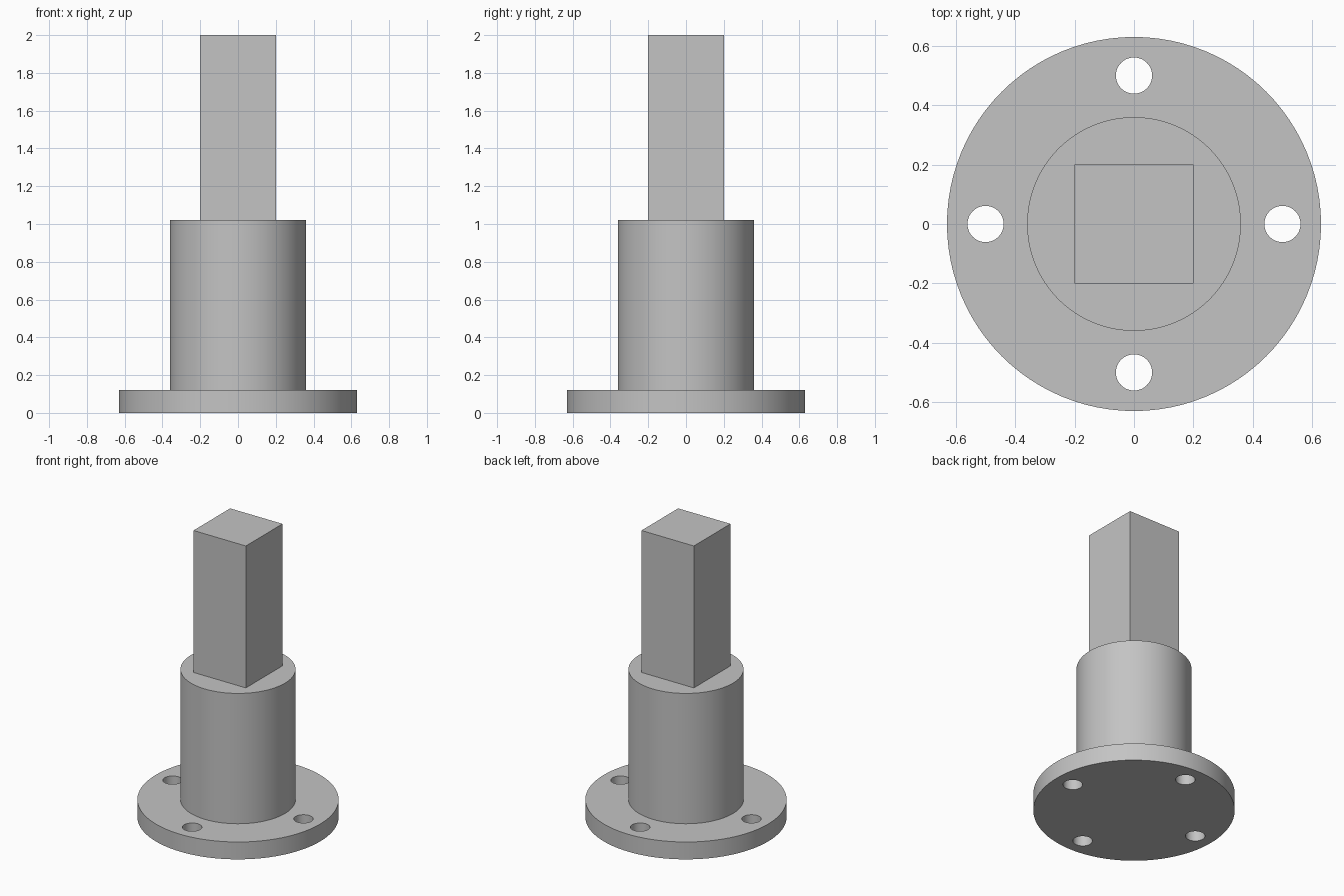
import bpy
import math

cube = bpy.data.objects.get("Cube")
if cube:
    bpy.data.objects.remove(cube, do_unlink=True)

GREY = (0.55, 0.55, 0.55, 1.0)
metal = bpy.data.materials.new("plain_grey")
metal.use_nodes = True
metal.diffuse_color = GREY
metal.node_tree.nodes["Principled BSDF"].inputs["Base Color"].default_value = GREY


def cylinder(name, radius, bottom, top, x=0, y=0, sides=96):
    bpy.ops.mesh.primitive_cylinder_add(
        vertices=sides, radius=radius, depth=top - bottom,
        location=(x, y, (bottom + top) / 2))
    obj = bpy.context.object
    obj.name = name
    obj.data.materials.append(metal)
    return obj


def smooth(obj):
    bpy.ops.object.select_all(action='DESELECT')
    obj.select_set(True)
    bpy.context.view_layer.objects.active = obj
    bpy.ops.object.shade_smooth_by_angle(angle=math.radians(30))


# Round base flange with four bolt holes
flange = cylinder("base_flange", 0.63, 0, 0.12)
for i in range(4):
    angle = i * math.pi / 2
    cutter = cylinder("bolt_hole_cutter", 0.061, -0.1, 0.3,
                      0.5 * math.cos(angle), 0.5 * math.sin(angle), 48)
    cutter.hide_render = True
    cut = flange.modifiers.new("bolt_hole", 'BOOLEAN')
    cut.operation = 'DIFFERENCE'
    cut.solver = 'EXACT'
    cut.object = cutter
    bpy.context.view_layer.objects.active = flange
    bpy.ops.object.modifier_apply(modifier=cut.name)
    bpy.data.objects.remove(cutter, do_unlink=True)
smooth(flange)

# Cylindrical hub
smooth(cylinder("hub", 0.36, 0.12, 1.02))

# Square shaft
bpy.ops.mesh.primitive_cube_add(size=1, location=(0, 0, 1.51))
shaft = bpy.context.object
shaft.name = "square_shaft"
shaft.scale = (0.4, 0.4, 0.98)
bpy.ops.object.transform_apply(location=False, rotation=False, scale=True)
shaft.data.materials.append(metal)
